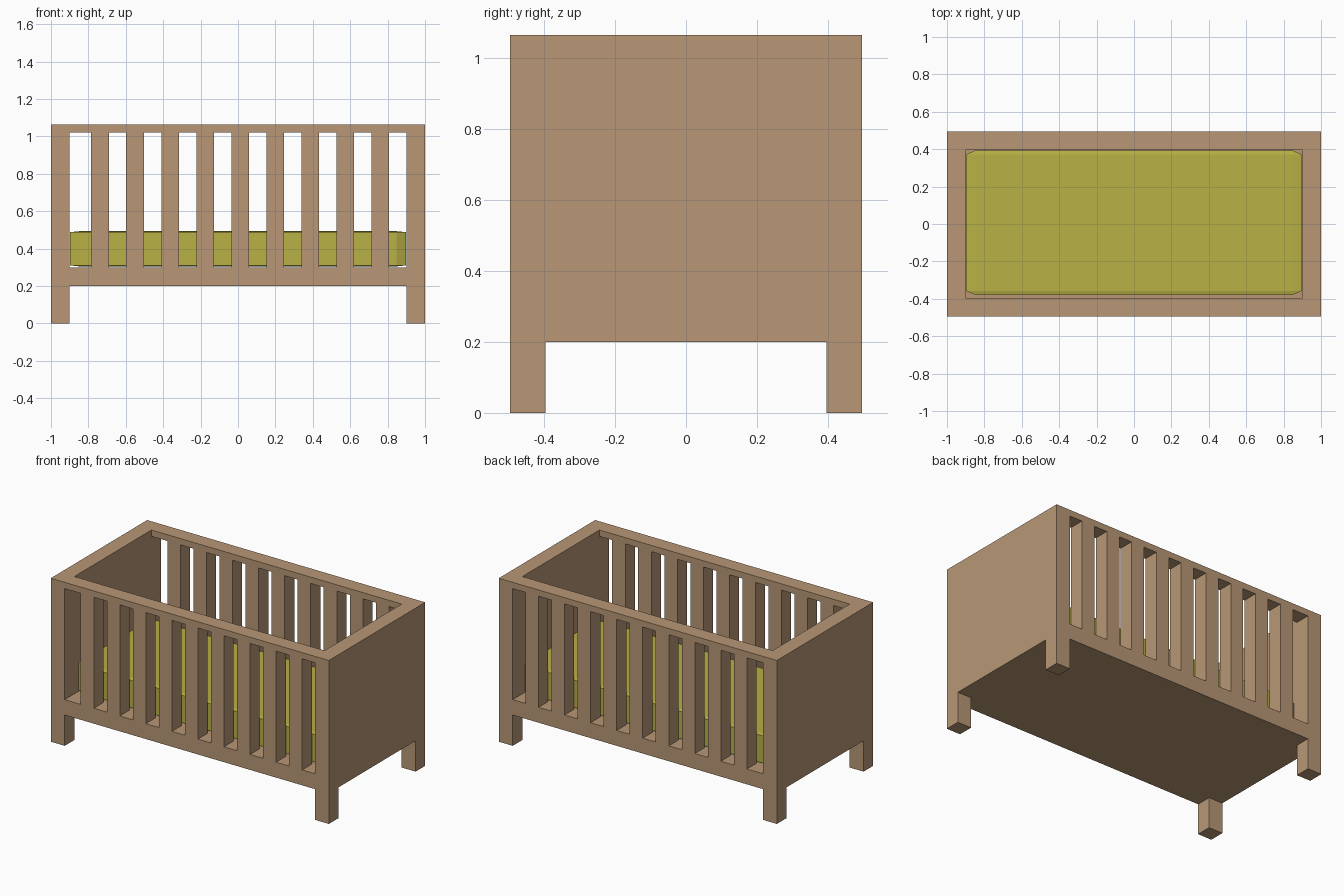
import bpy
import bmesh
from mathutils import Vector

if "Cube" in bpy.data.objects:
    bpy.data.objects.remove(bpy.data.objects["Cube"])

W, D, H = 1.0, 0.495, 1.063       # outer half width, half depth, height
IX, IY = 0.9, 0.396               # inner half width and half depth
FLOOR_LOW, FLOOR_TOP, RAIL_LOW = 0.2, 0.3, 1.022


def material(name, color):
    mat = bpy.data.materials.new(name)
    mat.diffuse_color = color
    mat.use_nodes = True
    mat.node_tree.nodes["Principled BSDF"].inputs["Base Color"].default_value = mat.diffuse_color
    return mat


wood = material("wood", (0.48, 0.31, 0.18, 1))
fabric = material("fabric", (0.48, 0.44, 0.06, 1))


def box(name, lo, hi, mat, bevel=0.0):
    """Box between two corners; the bevel is proportional to each side."""
    lo, hi = Vector(lo), Vector(hi)
    bm = bmesh.new()
    bmesh.ops.create_cube(bm, size=2)
    if bevel:
        bmesh.ops.bevel(bm, geom=bm.edges[:], offset=bevel, segments=1,
                        affect='EDGES')
    bmesh.ops.scale(bm, vec=(hi - lo) / 2, verts=bm.verts)
    mesh = bpy.data.meshes.new(name)
    bm.to_mesh(mesh)
    bm.free()
    mesh.materials.append(mat)
    obj = bpy.data.objects.new(name, mesh)
    obj.location = (lo + hi) / 2
    bpy.context.collection.objects.link(obj)
    return obj


def span(side, inner, outer):
    """Ordered range on the positive or negative side of an axis."""
    return (inner, outer) if side > 0 else (-outer, -inner)


# Corner posts and solid end panels
for sx, xn in ((-1, "left"), (1, "right")):
    x0, x1 = span(sx, IX, W)
    for sy, yn in ((-1, "front"), (1, "back")):
        y0, y1 = span(sy, IY, D)
        box(f"{yn}_{xn}_post", (x0, y0, 0), (x1, y1, H), wood)
    box(f"{xn}_end_panel", (x0, -IY, FLOOR_LOW), (x1, IY, H), wood)

# Floor between the legs
box("floor_panel", (-IX, -IY, FLOOR_LOW), (IX, IY, FLOOR_TOP), wood)

# Slatted long sides
for sy, yn in ((-1, "front"), (1, "back")):
    y0, y1 = span(sy, IY, D)
    box(f"{yn}_bottom_rail", (-IX, y0, FLOOR_LOW), (IX, y1, FLOOR_TOP), wood)
    box(f"{yn}_top_rail", (-IX, y0, RAIL_LOW), (IX, y1, H), wood)
    for i in range(9):
        x = -0.738 + i * 0.1874
        box(f"{yn}_slat_{i + 1}", (x - 0.047, y0, FLOOR_TOP),
            (x + 0.047, y1, RAIL_LOW), wood)

# Mattress with chamfered edges
box("mattress", (-0.898, -0.379, 0.305), (0.898, 0.393, 0.493), fabric, 0.055)
